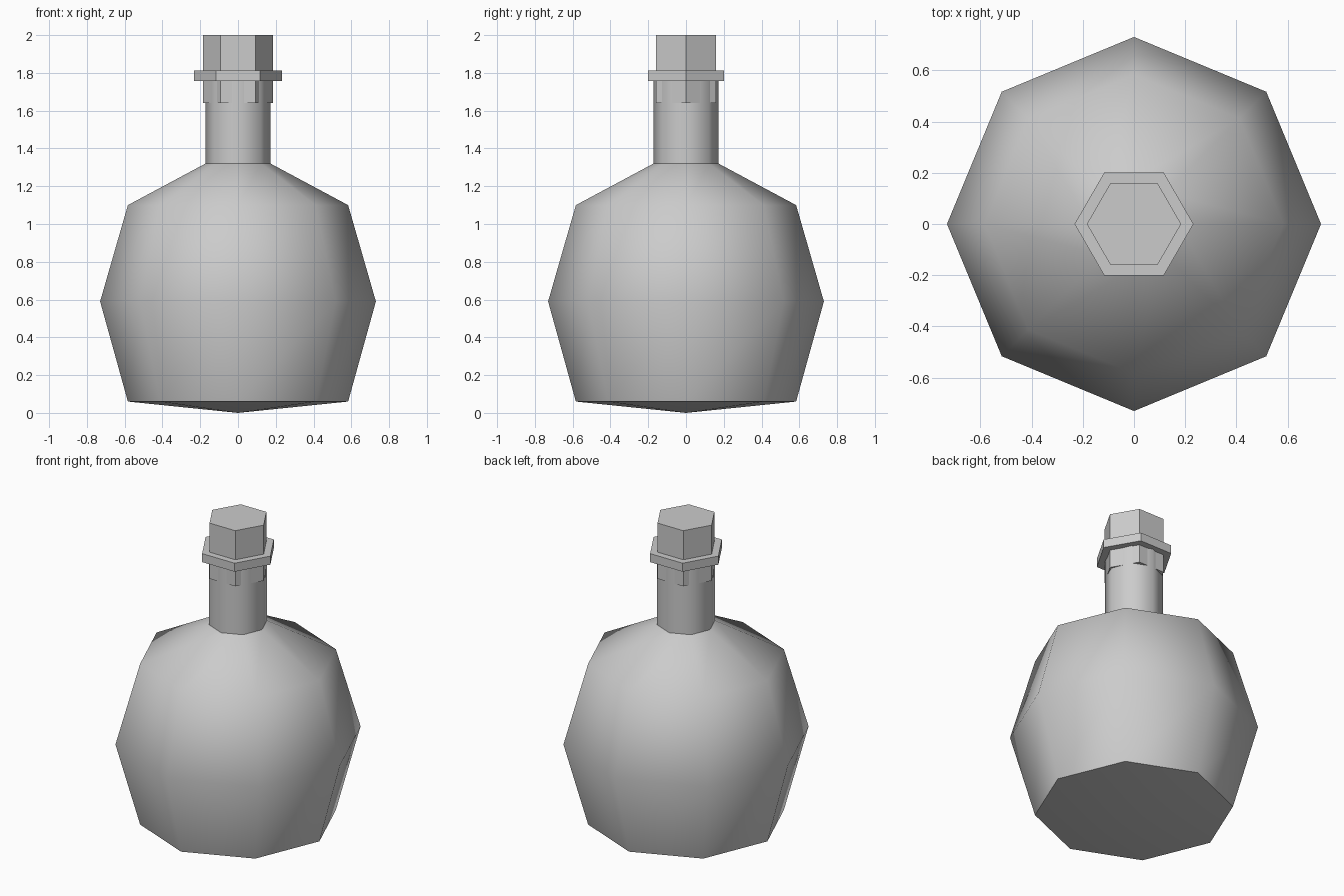
import bpy, bmesh, math

if "Cube" in bpy.data.objects:
    bpy.data.objects.remove(bpy.data.objects["Cube"])


def lathe(name, profile, sides, smooth=None):
    """Revolve (radius, z) points; radius 0 makes a pole."""
    bm = bmesh.new()
    rings = []
    for r, z in profile:
        if r == 0:
            rings.append([bm.verts.new((0, 0, z))] * sides)
        else:
            rings.append([bm.verts.new((r * math.cos(2 * math.pi * i / sides),
                                        r * math.sin(2 * math.pi * i / sides), z))
                          for i in range(sides)])
    for a, b in zip(rings, rings[1:]):
        for i in range(sides):
            j = (i + 1) % sides
            bm.faces.new(list(dict.fromkeys((a[i], a[j], b[j], b[i]))))
    # flat caps on open ends
    for ring, r in ((rings[0], profile[0][0]), (rings[-1], profile[-1][0])):
        if r > 0:
            bm.faces.new(ring)
    bmesh.ops.recalc_face_normals(bm, faces=bm.faces[:])
    mesh = bpy.data.meshes.new(name)
    bm.to_mesh(mesh)
    bm.free()
    ob = bpy.data.objects.new(name, mesh)
    bpy.context.collection.objects.link(ob)
    if smooth:
        bpy.ops.object.select_all(action='DESELECT')
        ob.select_set(True)
        bpy.context.view_layer.objects.active = ob
        bpy.ops.object.shade_smooth_by_angle(angle=math.radians(smooth))
    return ob


# round flask with neck, eight sides, smooth shaded
lathe("flask", [(0, 0), (0.583, 0.06), (0.73, 0.59), (0.583, 1.10),
                (0.172, 1.32), (0.172, 1.77)], 8, smooth=55)

# six-sided stopper, its corners poking through the neck
lathe("stopper", [(0.184, 1.64), (0.184, 2.0)], 6)

# six-sided collar around the stopper
lathe("collar", [(0.232, 1.757), (0.232, 1.812)], 6)
